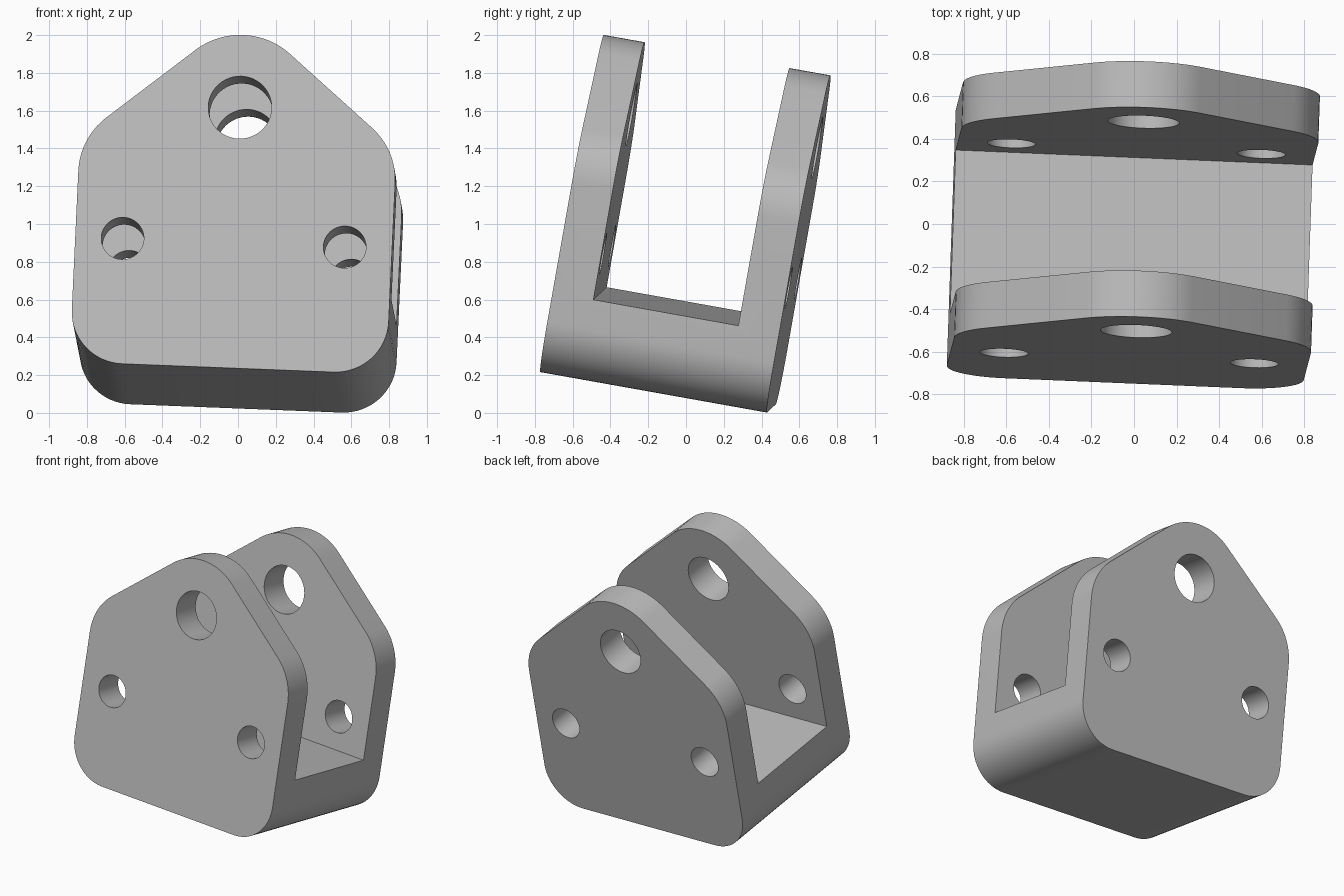
import bpy, bmesh, math
from mathutils import Matrix, Vector

cube = bpy.data.objects.get("Cube")
if cube:
    bpy.data.objects.remove(cube, do_unlink=True)

HALF_W, HALF_D, GAP = 0.84, 0.61, 0.39   # half width, half depth, half slot
FLOOR, EYE_Z, EYE_R = 0.44, 1.402, 0.39  # slot floor, lug centre, lug radius
SLOPE = math.radians(40)

grey = bpy.data.materials.new("plain grey")
grey.use_nodes = True
colour = (0.5, 0.5, 0.5, 1)
grey.diffuse_color = colour
grey.node_tree.nodes["Principled BSDF"].inputs["Base Color"].default_value = colour


def arc(cx, cz, r, start, end, steps):
    angles = [start + (end - start) * i / steps for i in range(steps + 1)]
    return [(cx + r * math.cos(a), cz + r * math.sin(a)) for a in angles]


def prism(name, outline, half_depth):
    """Extrude an (x, z) outline along y, centred on y = 0."""
    bm = bmesh.new()
    face = bm.faces.new([bm.verts.new((x, -half_depth, z)) for x, z in outline])
    ext = bmesh.ops.extrude_face_region(bm, geom=[face])
    verts = [v for v in ext["geom"] if isinstance(v, bmesh.types.BMVert)]
    bmesh.ops.translate(bm, verts=verts, vec=(0, 2 * half_depth, 0))
    bmesh.ops.recalc_face_normals(bm, faces=bm.faces)
    mesh = bpy.data.meshes.new(name)
    bm.to_mesh(mesh)
    bm.free()
    mesh.materials.append(grey)
    obj = bpy.data.objects.new(name, mesh)
    bpy.context.collection.objects.link(obj)
    return obj


def cut(target, cutter):
    cutter.hide_render = True
    mod = target.modifiers.new("cut", "BOOLEAN")
    mod.operation, mod.solver, mod.object = "DIFFERENCE", "EXACT", cutter
    bpy.context.view_layer.objects.active = target
    bpy.ops.object.modifier_apply(modifier=mod.name)
    bpy.data.objects.remove(cutter, do_unlink=True)


# Outline, right half: bottom corner, shoulder, then half of the top lug
foot_r, shoulder_r = 0.28, 0.38
slant = math.pi / 2 - SLOPE
shoulder_x = HALF_W - shoulder_r
shoulder_z = EYE_Z + (EYE_R - shoulder_r - shoulder_x * math.sin(SLOPE)) / math.cos(SLOPE)
right = arc(HALF_W - foot_r, foot_r, foot_r, -math.pi / 2, 0, 16)
right += arc(shoulder_x, shoulder_z, shoulder_r, 0, slant, 10)
right += arc(0, EYE_Z, EYE_R, slant, math.pi / 2, 10)
outline = right + [(-x, z) for x, z in reversed(right[:-1])]
bracket = prism("clevis_bracket", outline, HALF_D)

# Slot between the two plates
cut(bracket, prism("slot_cutter", [(-1, FLOOR), (1, FLOOR), (1, 2), (-1, 2)], GAP))

# Pin hole and the two bolt holes, through both plates
for x, z, r in ((0, EYE_Z, 0.168), (-0.589, 0.674, 0.113), (0.589, 0.674, 0.113)):
    cut(bracket, prism("hole_cutter", arc(x, z, r, 0, math.tau, 48)[:-1], 1))

# Smooth the curves, keep the edges sharp
bpy.ops.object.select_all(action="DESELECT")
bracket.select_set(True)
bpy.context.view_layer.objects.active = bracket
bpy.ops.object.shade_smooth_by_angle(angle=math.radians(30))

# Tilt the whole bracket and stand it on the ground
up = Vector((0.046, 0.174, 0.984)).normalized()
side = Vector((1, -0.042, -0.04))
side = (side - up * side.dot(up)).normalized()
depth = up.cross(side)
place = Vector((-0.054, -0.748, 0.238)) + depth * HALF_D
tilt = Matrix((side, depth, up)).transposed().to_4x4()
bracket.data.transform(Matrix.Translation(place) @ tilt)
